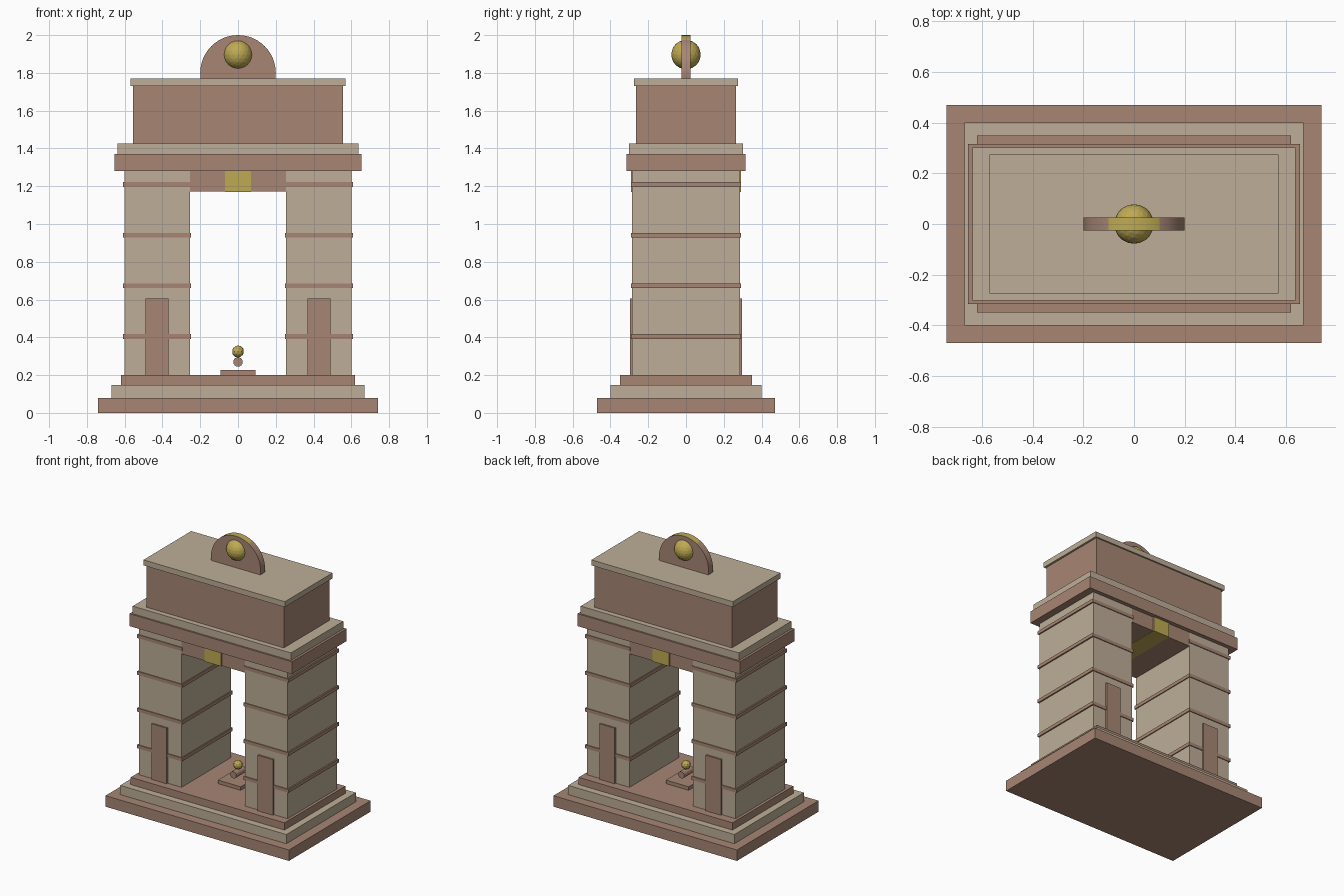
import bpy
from math import pi

if "Cube" in bpy.data.objects:
    bpy.data.objects.remove(bpy.data.objects["Cube"], do_unlink=True)


def material(name, colour):
    mat = bpy.data.materials.new(name)
    mat.use_nodes = True
    rgba = (*colour, 1)
    mat.diffuse_color = rgba
    mat.node_tree.nodes["Principled BSDF"].inputs["Base Color"].default_value = rgba
    return mat


brown = material("brown stone", (0.39, 0.24, 0.175))
tan = material("tan stone", (0.51, 0.42, 0.31))
gold = material("gold", (0.52, 0.40, 0.085))


def finish(name, mat):
    obj = bpy.context.object
    obj.name = name
    obj.data.materials.append(mat)
    return obj


def box(name, mat, x, y, z):
    """Box between the low and high limits of each axis."""
    spans = (x, y, z)
    bpy.ops.mesh.primitive_cube_add(size=1, location=[(a + b) / 2 for a, b in spans])
    bpy.context.object.scale = [b - a for a, b in spans]
    bpy.ops.object.transform_apply(location=False, rotation=False, scale=True)
    return finish(name, mat)


def slab(name, mat, half_x, half_y, low, high):
    return box(name, mat, (-half_x, half_x), (-half_y, half_y), (low, high))


def disc(name, mat, radius, half_depth, z, sides):
    """Cylinder lying along the y axis."""
    bpy.ops.mesh.primitive_cylinder_add(vertices=sides, radius=radius, depth=2 * half_depth,
                                        location=(0, 0, z), rotation=(pi / 2, 0, 0))
    bpy.ops.object.transform_apply(location=True, rotation=True, scale=True)
    obj = finish(name, mat)
    bpy.ops.object.shade_smooth_by_angle()
    return obj


def ball(name, mat, radius, z, detail):
    bpy.ops.mesh.primitive_ico_sphere_add(subdivisions=detail, radius=radius, location=(0, 0, z))
    return finish(name, mat)


# Stepped base
slab("base_step_lower", brown, 0.74, 0.47, 0, 0.08)
slab("base_step_middle", tan, 0.67, 0.40, 0.08, 0.147)
slab("base_step_upper", brown, 0.62, 0.35, 0.147, 0.2)

# Two piers with bands and a door panel on front and back
for side, sign in (("left", 1), ("right", -1)):
    def across(a, b):
        return sorted((sign * a, sign * b))

    box(side + "_pier", tan, across(0.255, 0.60), (-0.285, 0.285), (0.2, 1.28))
    for i in range(4):
        z = 0.405 + i * 0.268
        box(f"{side}_pier_band_{i + 1}", brown, across(0.248, 0.61),
            (-0.291, 0.291), (z - 0.0125, z + 0.0125))
    for face, end in (("front", -1), ("back", 1)):
        box(f"{side}_{face}_door", brown, across(0.367, 0.49),
            sorted((end * 0.27, end * 0.297)), (0.2, 0.605))

# Lintel with keystone running through the passage
slab("lintel", brown, 0.255, 0.284, 1.172, 1.28)
slab("keystone", gold, 0.068, 0.291, 1.17, 1.28)

# Cornice and attic
slab("cornice_lower", brown, 0.655, 0.315, 1.28, 1.37)
slab("cornice_upper", tan, 0.638, 0.302, 1.37, 1.425)
slab("attic", brown, 0.555, 0.264, 1.425, 1.73)
slab("attic_cap", tan, 0.57, 0.275, 1.73, 1.77)

# Round crest with a gilded top rim and a gold ball
crest = disc("crest", brown, 0.2, 0.025, 1.8, 48)
crest.data.materials.append(gold)
for face in crest.data.polygons:
    if abs(face.normal.y) < 0.5 and face.center.z > 1.97:
        face.material_index = 1
ball("crest_ball", gold, 0.078, 1.897, 3)

# Small memorial in the passage
slab("memorial_plinth", brown, 0.092, 0.1, 0.2, 0.226)
disc("memorial_roll", brown, 0.025, 0.055, 0.27, 16)
ball("memorial_flame", gold, 0.032, 0.325, 2)
